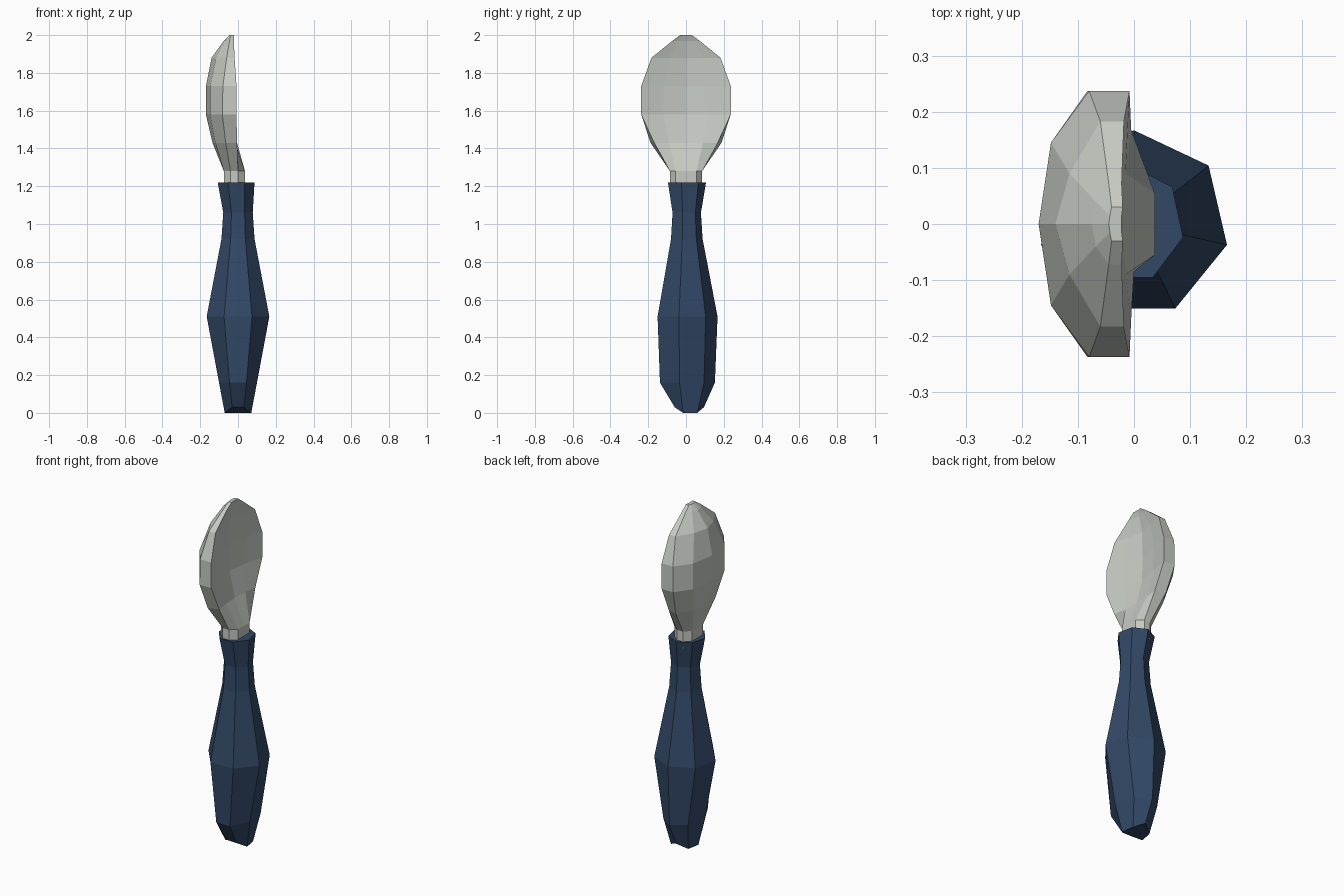
import bpy, bmesh, math

if "Cube" in bpy.data.objects:
    bpy.data.objects.remove(bpy.data.objects["Cube"])


def material(name, rgb):
    m = bpy.data.materials.new(name)
    m.diffuse_color = (*rgb, 1.0)
    m.use_nodes = True
    m.node_tree.nodes["Principled BSDF"].inputs["Base Color"].default_value = m.diffuse_color
    return m


def loft(name, rings, mat):
    """Bridge equal-length rings of points with quads and cap both ends."""
    bm = bmesh.new()
    vr = [[bm.verts.new(p) for p in ring] for ring in rings]
    n = len(vr[0])
    for a, b in zip(vr, vr[1:]):
        for i in range(n):
            j = (i + 1) % n
            bm.faces.new((a[i], a[j], b[j], b[i]))
    bm.faces.new(vr[0][::-1])
    bm.faces.new(vr[-1])
    bmesh.ops.recalc_face_normals(bm, faces=bm.faces)
    me = bpy.data.meshes.new(name)
    bm.to_mesh(me)
    bm.free()
    me.materials.append(mat)
    ob = bpy.data.objects.new(name, me)
    bpy.context.collection.objects.link(ob)
    return ob


navy = material("navy plastic", (0.032, 0.065, 0.133))
steel = material("pale metal", (0.57, 0.60, 0.55))

# Handle: seven-sided grip; rows are z, centre x, x radius, y radius
angles = [math.radians(90 + 360 / 7 * i) for i in range(7)]
grip = [
    (0.16, 0.0, 0.103, 0.153),
    (0.51, 0.0, 0.170, 0.167),
    (0.92, 0.0, 0.090, 0.088),
    (1.06, 0.0, 0.080, 0.079),
    (1.22, -0.01, 0.100, 0.106),
]
# rounded butt end: the front and back corners sit a little higher
butt = []
for a in angles:
    y = 0.095 * math.sin(a)
    y = y if y > 0 else y * 0.7
    butt.append((0.072 * math.cos(a), y, 0.03 if y > 0.08 or y < -0.04 else 0.0))
rings = [butt] + [[(cx + rx * math.cos(a), ry * math.sin(a), z) for a in angles]
                  for z, cx, rx, ry in grip]
loft("handle", rings, navy)

# Bowl and neck: half sections mirrored in y; rows are
# z, hollow centre x, inner x y, rim x y, outer edge x y, back x y, spine x
sections = [
    (1.18, .037, .037, .055, 0, .085, -.04, .085, -.075, .05, -.075),
    (1.28, .037, .037, .055, 0, .085, -.04, .085, -.075, .05, -.075),
    (1.43, -.02, -.015, .09, -.005, .168, -.065, .188, -.12, .10, -.135),
    (1.58, -.055, -.035, .12, -.008, .237, -.083, .237, -.148, .145, -.17),
    (1.73, -.060, -.038, .12, -.008, .237, -.080, .237, -.148, .145, -.17),
    (1.88, -.055, -.038, .09, -.018, .183, -.060, .183, -.115, .09, -.14),
    (1.97, -.035, -.030, .04, -.022, .072, -.045, .072, -.068, .04, -.075),
    (2.00, -.022, -.022, .015, -.020, .03, -.040, .03, -.043, .015, -.045),
]
rings = []
for z, fc, ix, iy, rx, ry, mx, my, dx, dy, bx in sections:
    side = [(ix, iy), (rx, ry), (mx, my), (dx, dy)]
    loop = [(fc, 0)] + side + [(bx, 0)] + [(x, -y) for x, y in reversed(side)]
    rings.append([(x, y, z) for x, y in loop])
loft("spoon_bowl", rings, steel)
